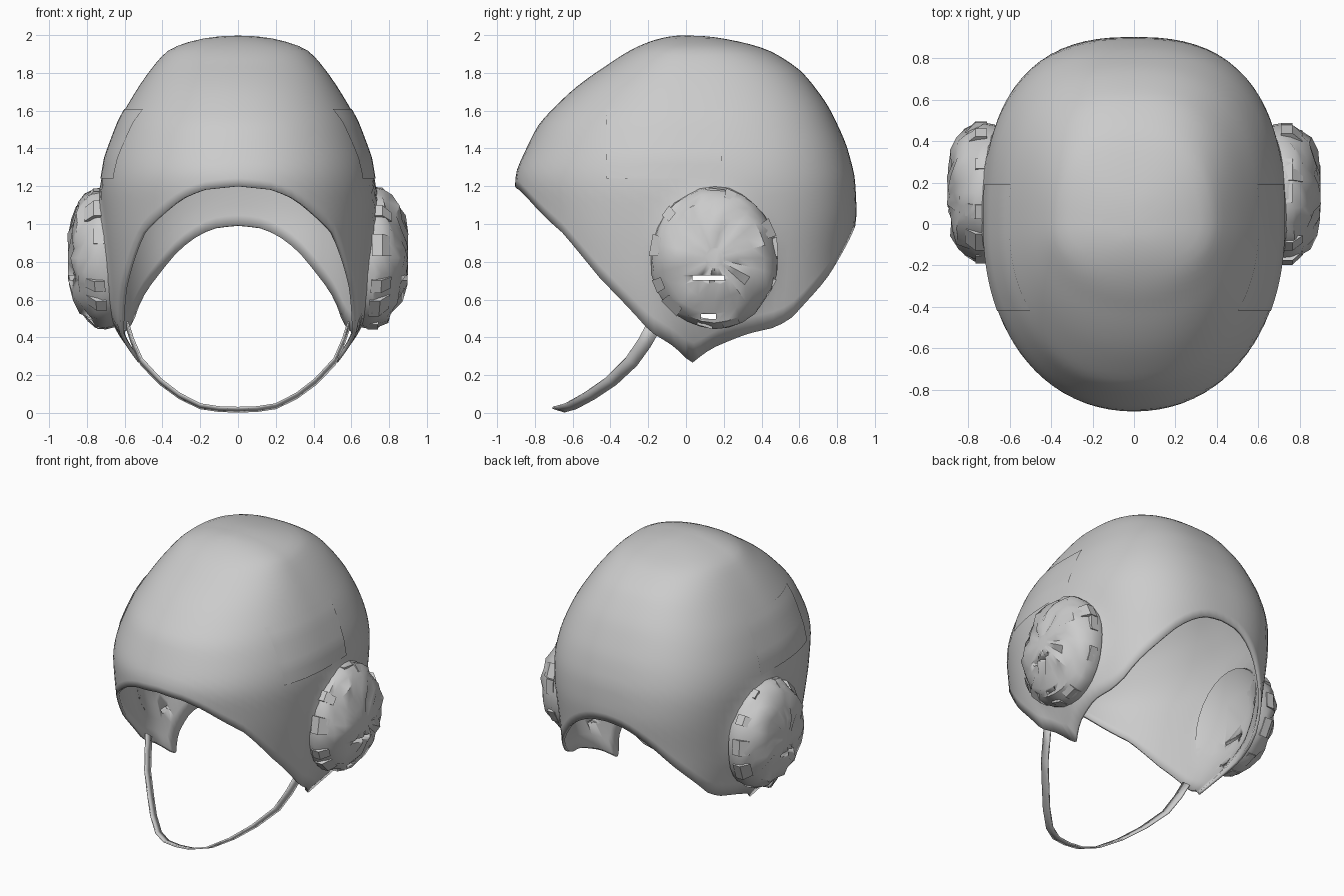
import bpy, bmesh, math, random
from mathutils import Vector

random.seed(4)
cube = bpy.data.objects.get("Cube")
if cube:
    bpy.data.objects.remove(cube)

grey = bpy.data.materials.new("light_grey")
grey.use_nodes = True
tone = (0.6, 0.6, 0.6, 1)
grey.diffuse_color = tone
grey.node_tree.nodes["Principled BSDF"].inputs["Base Color"].default_value = tone


def add_object(name, bm, angle=60):
    bmesh.ops.recalc_face_normals(bm, faces=bm.faces)
    mesh = bpy.data.meshes.new(name)
    bm.to_mesh(mesh)
    bm.free()
    mesh.materials.append(grey)
    ob = bpy.data.objects.new(name, mesh)
    bpy.context.collection.objects.link(ob)
    bpy.ops.object.select_all(action='DESELECT')
    ob.select_set(True)
    bpy.context.view_layer.objects.active = ob
    bpy.ops.object.shade_smooth_by_angle(angle=math.radians(angle))
    return ob


def apply_all(ob):
    bpy.context.view_layer.objects.active = ob
    for m in list(ob.modifiers):
        bpy.ops.object.modifier_apply(modifier=m.name)


def lookup(points, v):
    """Piecewise linear lookup in (key, value) pairs with rising keys."""
    for (a, p), (b, q) in zip(points, points[1:]):
        if v <= b:
            return p + (q - p) * (max(v, a) - a) / (b - a)
    return points[-1][1]


# Radius profiles of the dome as (height, radius), from crown to hem
FRONT = [(2, 0), (1.955, .22), (1.845, .41), (1.71, .6), (1.53, .78), (1.27, .905),
         (1.2, .905), (.95, .88), (.7, .82), (.45, .64), (.2, .5)]
SIDE = [(2, 0), (1.98, .2), (1.93, .36), (1.82, .46), (1.68, .555), (1.55, .63),
        (1.35, .705), (1.2, .73), (.95, .715), (.65, .685), (.42, .645), (.2, .48)]
BACK = [(2, 0), (1.98, .21), (1.925, .43), (1.81, .61), (1.63, .75), (1.42, .85),
        (1.25, .895), (1.05, .905), (.8, .87), (.5, .85), (.2, .7)]
# Hem height by angle from the front, in degrees
HEM = [(0, 1.2), (12, 1.18), (20, 1.13), (38, .95), (52, .72), (62, .58), (73, .43),
       (84, .35), (93, .26), (103, .34), (118, .42), (128, .45), (134, .49),
       (141, .6), (151, .74), (159, .86), (167, .945), (173, .98), (180, .99)]


def radius(profile, z):
    keyed = [(math.sqrt(2 - h), r) for h, r in profile]
    return lookup(keyed, math.sqrt(max(2 - z, 0)))


def plan(y, z):
    """Long radius and roundness of the plan curve on this end."""
    return (radius(FRONT, z), 2.15) if y < 0 else (radius(BACK, z), 2.6)


def side_x(y, z):
    end, p = plan(y, z)
    return radius(SIDE, z) * max(0, 1 - (abs(y) / end) ** p) ** (1 / p)


def dome_point(deg, z):
    a = math.radians(deg)
    dx, dy = math.sin(a), -math.cos(a)
    end, p = plan(dy, z)
    wide = radius(SIDE, z)
    if wide < 1e-6:
        return Vector((0, 0, z))
    k = ((abs(dx) / wide) ** p + (abs(dy) / end) ** p) ** (-1 / p)
    v = Vector((dx * k, dy * k, z))
    # Hollow ear pocket pushed outward
    d = math.hypot((v.y - .14) / .33, (z - .82) / .35)
    if d < 1:
        v.x += math.copysign(.07 * min(1, (1 - d) * 3), dx)
    return v


# Helmet shell
SEG, RINGS = 96, 30
bm = bmesh.new()
crown = bm.verts.new((0, 0, 2))
columns = []
for i in range(SEG):
    deg = 360 * i / SEG
    hem = lookup(HEM, min(deg, 360 - deg))
    columns.append([bm.verts.new(dome_point(deg, 2 - (2 - hem) * (j / RINGS) ** 1.7))
                    for j in range(1, RINGS + 1)])
for i, col in enumerate(columns):
    nxt = columns[(i + 1) % SEG]
    bm.faces.new((crown, col[0], nxt[0]))
    for a, b, c, d in zip(col, col[1:], nxt[1:], nxt):
        bm.faces.new((a, b, c, d))
inner = [v for v in bm.verts if not v.is_boundary]
for _ in range(2):
    bmesh.ops.smooth_vert(bm, verts=inner, factor=.4,
                          use_axis_x=True, use_axis_y=True, use_axis_z=True)
shell = add_object("helmet_shell", bm)
solid = shell.modifiers.new("thickness", 'SOLIDIFY')
solid.thickness = .02
solid.offset = -1
apply_all(shell)

# Ear cup: lumpy domed disc turned around the x axis, its back set in the pocket
CUP = [(.6, .745), (1, .67), (1.03, .72), (1, .765), (.93, .805), (.82, .845),
       (.62, .875), (.38, .89), (.15, .9)]
CUP_SEG = 28


def ear_cup(sx, name):
    bm = bmesh.new()
    rings = []
    for k, (r, x) in enumerate(CUP):
        ring = []
        for i in range(CUP_SEG):
            a = 2 * math.pi * i / CUP_SEG
            lump = random.uniform(-.02, .014) if 1 < k < len(CUP) - 1 else 0
            z = .82 + .365 * (r + lump) * math.sin(a)
            lean = .08 * max(0, .75 - z)
            ring.append(bm.verts.new((sx * (x + lump - lean),
                                      .15 + .33 * (r + lump) * math.cos(a), z)))
        rings.append(ring)
    for lo, hi in zip(rings, rings[1:]):
        for i in range(CUP_SEG):
            j = (i + 1) % CUP_SEG
            bm.faces.new((lo[i], lo[j], hi[j], hi[i]))
    bm.faces.new(rings[0])
    bm.faces.new(rings[-1])
    return add_object(name, bm, 40)


# Ragged low padding tabs around the cup rim
def rim_tabs(sx, name):
    bm = bmesh.new()
    for i in range(11):
        a = 2 * math.pi * (i + random.uniform(-.3, .3)) / 11
        half, reach = random.uniform(.08, .17), random.uniform(-.03, .02)
        corners = []
        for x in (.71, .765):
            for r, da in ((.88, -half), (1.02 + reach, -half), (1.02, half), (.88, half)):
                z = .82 + .37 * r * math.sin(a + da)
                lift = .05 if r < 1 and x > .75 and reach > -.02 else 0
                corners.append(bm.verts.new((
                    sx * (x + lift - .08 * max(0, .75 - z)),
                    .15 + .34 * r * math.cos(a + da), z)))
        for f in ((0, 1, 2, 3), (4, 5, 6, 7), (0, 1, 5, 4),
                  (1, 2, 6, 5), (2, 3, 7, 6), (3, 0, 4, 7)):
            bm.faces.new([corners[n] for n in f])
    return add_object(name, bm, 30)


# Side patch lying flush on the shell
def side_patch(sx, name):
    bm = bmesh.new()
    nu, nv = 12, 10
    grid = [[bm.verts.new((sx * (side_x(y, z) + .005), y, z))
             for y in (-.42 + .61 * u / nu for u in range(nu + 1))]
            for z in (1.24 + .37 * v / nv for v in range(nv + 1))]
    for lo, hi in zip(grid, grid[1:]):
        for u in range(nu):
            quad = (lo[u], lo[u + 1], hi[u + 1], hi[u])
            bm.faces.new(quad if sx > 0 else quad[::-1])
    add_object(name, bm)


cups = []
for sx, side in ((1, "left"), (-1, "right")):
    cups.append(ear_cup(sx, side + "_ear_cup"))
    rim_tabs(sx, side + "_rim_tabs")
    side_patch(sx, side + "_side_patch")

# Narrow sound slots through cups and shell
for y, z, w in ((.12, .715, .17), (.12, .51, .08)):
    bm = bmesh.new()
    bmesh.ops.create_cube(bm, size=1)
    bmesh.ops.scale(bm, vec=(3, w, .025), verts=bm.verts)
    bmesh.ops.translate(bm, vec=(0, y, z), verts=bm.verts)
    cutter = add_object("slot_cutter", bm)
    cutter.hide_render = True
    for ob in cups + [shell]:
        cut = ob.modifiers.new("slot", 'BOOLEAN')
        cut.operation, cut.object = 'DIFFERENCE', cutter
        apply_all(ob)
    bpy.data.objects.remove(cutter)

# Chin strap: a thin band hanging between the hem corners
half = [(.585, -.17, .46), (.555, -.22, .37), (.51, -.29, .27), (.41, -.40, .165),
        (.31, -.51, .09), (.2, -.61, .035), (.1, -.665, .02)]
path = [Vector(p) for p in half] + [Vector((0, -.675, .017))]
path += [Vector((-x, y, z)) for x, y, z in reversed(half)]
bm = bmesh.new()
pairs = []
for p in path:
    across = Vector((0, .032, -.01 - .03 * p.z))
    pairs.append((bm.verts.new(p - across), bm.verts.new(p + across)))
for (a, b), (c, d) in zip(pairs, pairs[1:]):
    bm.faces.new((a, b, d, c))
strap = add_object("chin_strap", bm, 10)
band = strap.modifiers.new("thickness", 'SOLIDIFY')
band.thickness = .01
band.offset = 0
apply_all(strap)
